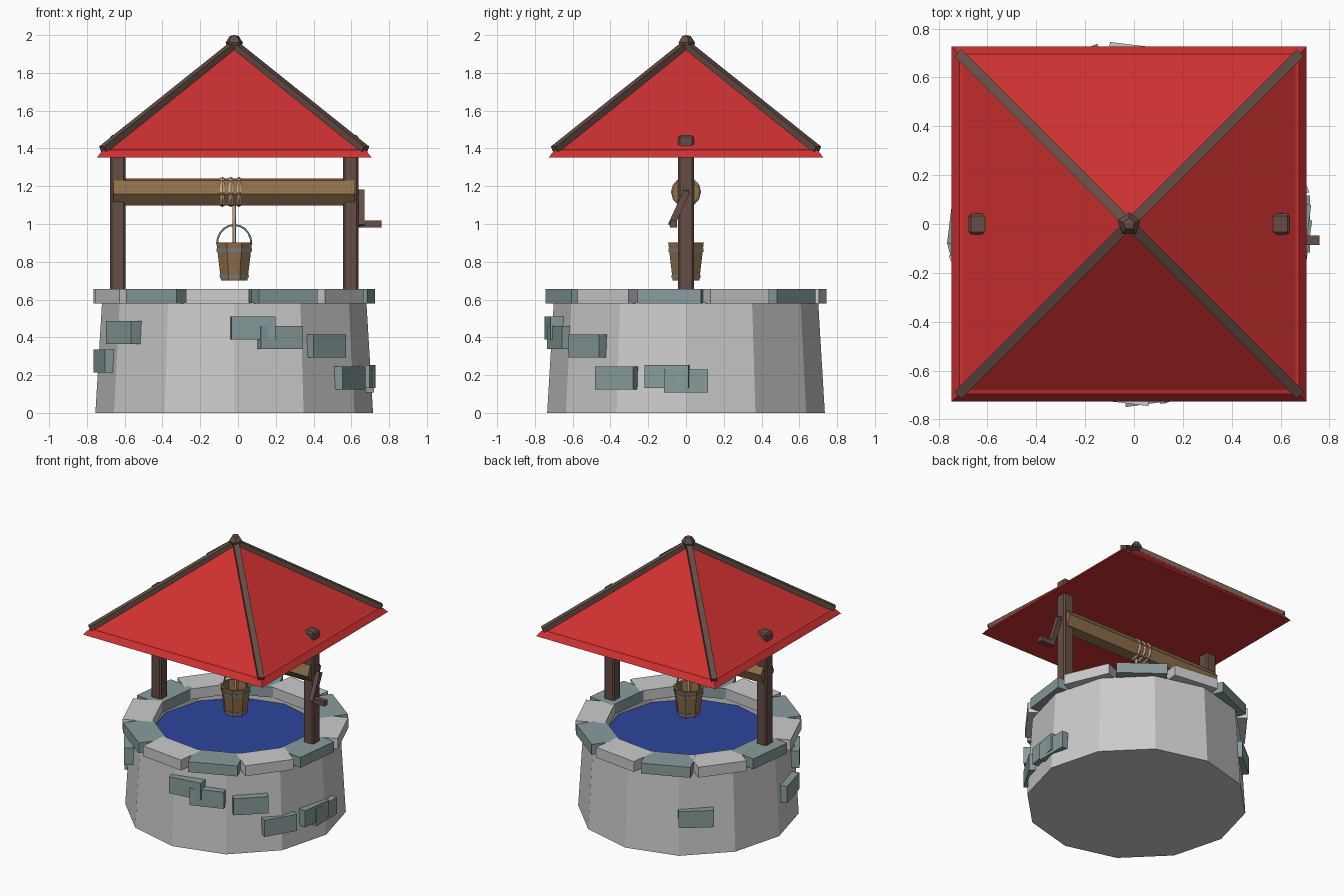
import bpy, bmesh
from math import sin, cos, pi, radians, sqrt
from mathutils import Vector

if "Cube" in bpy.data.objects:
    bpy.data.objects.remove(bpy.data.objects["Cube"])

CX = -0.02  # axis of the well


def mat(name, r, g, b):
    m = bpy.data.materials.new(name)
    m.diffuse_color = (r, g, b, 1)
    m.use_nodes = True
    m.node_tree.nodes["Principled BSDF"].inputs["Base Color"].default_value = m.diffuse_color
    return m


RED = mat("red_roof", 0.62, 0.03, 0.03)
DARK = mat("dark_wood", 0.13, 0.075, 0.06)
WOOD = mat("light_wood", 0.27, 0.16, 0.07)
ROPE = mat("rope", 0.62, 0.43, 0.26)
BLUE = mat("water", 0.025, 0.06, 0.33)
SLATE = mat("slate", 0.25, 0.33, 0.33)
IRON = mat("iron", 0.2, 0.22, 0.23)


def finish(name, bm, material=None, loc=(CX, 0, 0), rot=(0, 0, 0)):
    bmesh.ops.recalc_face_normals(bm, faces=bm.faces)
    me = bpy.data.meshes.new(name)
    bm.to_mesh(me)
    bm.free()
    ob = bpy.data.objects.new(name, me)
    bpy.context.collection.objects.link(ob)
    ob.location, ob.rotation_euler = loc, rot
    if material:
        me.materials.append(material)
    return ob


def lathe(name, profile, n, material=None, turn=0.0, loc=(CX, 0, 0), rot=(0, 0, 0)):
    """Spin (radius, z) points into an n-sided faceted solid."""
    bm = bmesh.new()
    rings = []
    for r, z in profile:
        if r == 0:
            rings.append([bm.verts.new((0, 0, z))] * n)
        else:
            rings.append([bm.verts.new((r * cos(turn + 2 * pi * i / n),
                                        r * sin(turn + 2 * pi * i / n), z)) for i in range(n)])
    for a, b in zip(rings, rings[1:]):
        for i in range(n):
            j = (i + 1) % n
            quad = list(dict.fromkeys((a[i], a[j], b[j], b[i])))
            bm.faces.new(quad)
    return finish(name, bm, material, loc, rot)


def box(name, size, loc, material=None, rot=(0, 0, 0)):
    bm = bmesh.new()
    bmesh.ops.create_cube(bm, size=1)
    bmesh.ops.scale(bm, vec=size, verts=bm.verts)
    return finish(name, bm, material, loc, rot)


def beam(name, p, q, w, h, material):
    p, q = Vector(p), Vector(q)
    d = q - p
    return box(name, (d.length, w, h), (p + q) / 2, material,
               d.to_track_quat('X', 'Z').to_euler())


def wire(name, points, radius, material):
    cu = bpy.data.curves.new(name, 'CURVE')
    cu.dimensions = '3D'
    cu.bevel_depth, cu.bevel_resolution, cu.use_fill_caps = radius, 1, True
    sp = cu.splines.new('POLY')
    sp.points.add(len(points) - 1)
    for pt, co in zip(sp.points, points):
        pt.co = (*co, 1)
    ob = bpy.data.objects.new(name, cu)
    bpy.context.collection.objects.link(ob)
    cu.materials.append(material)


def around(name, angle, r, z, size, material):
    """Block facing outward; angle in degrees from the front towards +x."""
    a = radians(angle)
    box(name, size, (CX + r * sin(a), -r * cos(a), z), material, (0, 0, a))


# Tapered stone wall with a shaft, and the water in it
lathe("well_wall", [(0, 0), (0.735, 0), (0.70, 0.585), (0.57, 0.585), (0.57, 0.45), (0, 0.45)], 12)
lathe("water", [(0, 0.45), (0.565, 0.45), (0.565, 0.545), (0, 0.545)], 12, BLUE)

# Rim of twelve blocks, alternately plain and slate
for k in range(12):
    around(f"rim_stone_{k}", -7 + 30 * k, 0.63, 0.617, (0.337, 0.2, 0.076), SLATE if k % 2 else None)

# Stones standing out from the wall
for k, (a, z) in enumerate([(-56, 0.425), (-75, 0.275), (8, 0.45), (20, 0.4), (43, 0.355),
                            (59, 0.185), (82, 0.192), (90, 0.17), (219, 0.27)]):
    around(f"wall_stone_{k}", a, 0.705, z, (0.235, 0.07, 0.122), SLATE)

# Posts
for side, name in ((-1, "left_post"), (1, "right_post")):
    p = box(name, (0.082, 0.084, 0.87), (CX + side * 0.617, 0, 1.035), DARK)
    bv = p.modifiers.new("bevel", 'BEVEL')
    bv.width, bv.segments = 0.01, 1

# Square roof with flared eaves, hip beams and finial
q = sqrt(2)
lathe("roof", [(0, 1.352), (0.727 * q, 1.352), (0.695 * q, 1.393), (0.68 * q, 1.397), (0, 1.945)],
      4, RED, pi / 4)
for sx in (-1, 1):
    for sy in (-1, 1):
        beam("hip_beam", (CX + sx * 0.695, sy * 0.695, 1.395), (CX, 0, 1.95), 0.04, 0.035, DARK)
lathe("finial", [(0, 1.92), (0.035, 1.925), (0.048, 1.96), (0.025, 1.995), (0, 2.0)], 5, DARK, pi / 2)

# Roller, crank
lathe("roller", [(0, -0.64), (0.077, -0.64), (0.077, 0.64), (0, 0.64)], 6, WOOD,
      pi / 2 + 0.14, (CX, 0, 1.17), (0, pi / 2, 0))
beam("crank_axle", (0.58, 0, 1.165), (0.655, 0, 1.165), 0.03, 0.03, DARK)
beam("crank_arm", (0.655, 0.005, 1.175), (0.655, -0.08, 0.99), 0.032, 0.035, DARK)
beam("crank_handle", (0.645, -0.066, 1.0), (0.76, -0.066, 1.0), 0.038, 0.036, DARK)

# Rope: three windings and the hanging length
for x in (-0.083, -0.038, 0.005):
    bpy.ops.mesh.primitive_torus_add(location=(x, 0, 1.17), rotation=(0, pi / 2, 0), major_segments=12,
                                     minor_segments=6, major_radius=0.067, minor_radius=0.013)
    t = bpy.context.object
    t.name = "rope_winding"
    t.data.materials.append(ROPE)
wire("hanging_rope", [(CX, 0, 1.12), (CX, 0, 0.72)], 0.009, ROPE)

# Bucket with hoops and bail
t8 = pi / 8
lathe("bucket", [(0, 0.70), (0.076, 0.70), (0.102, 0.902), (0.087, 0.902), (0.066, 0.72), (0, 0.72)],
      8, WOOD, t8)
for z in (0.722, 0.862):
    r = 0.076 + 0.026 * (z - 0.70) / 0.202
    lathe("bucket_hoop", [(r - 0.005, z - 0.009), (r + 0.003, z - 0.009), (r + 0.005, z + 0.009),
                          (r - 0.005, z + 0.009), (r - 0.005, z - 0.009)], 8, IRON, t8)
wire("bucket_bail", [(CX + 0.091 * cos(pi * i / 10), 0, 0.895 + 0.1 * sin(pi * i / 10))
                     for i in range(11)], 0.006, IRON)
